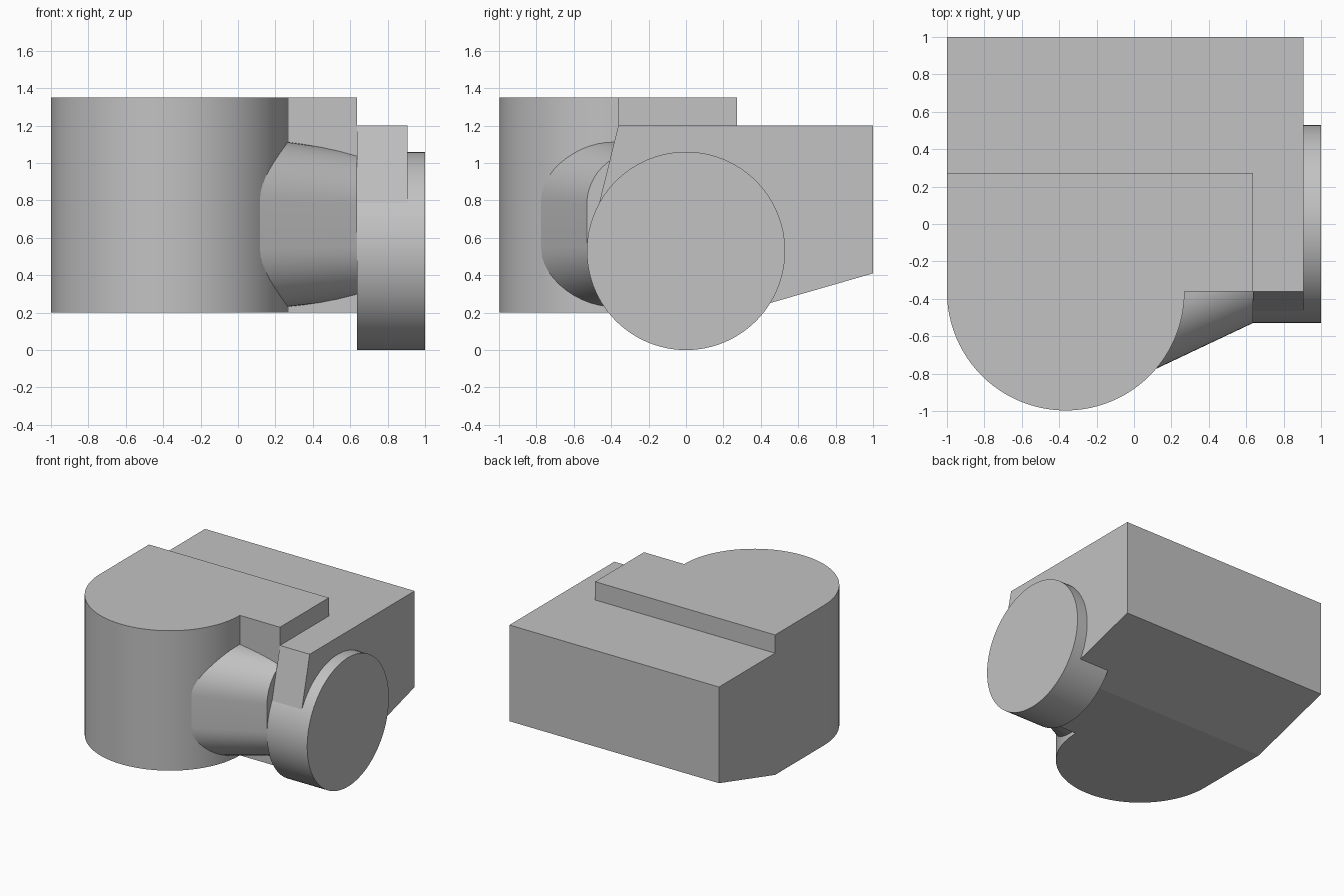
import bpy, bmesh, math
from mathutils import Vector

cube = bpy.data.objects.get("Cube")
if cube:
    bpy.data.objects.remove(cube, do_unlink=True)

grey = bpy.data.materials.new("plain_grey")
grey.use_nodes = True
colour = (0.54, 0.54, 0.54, 1)
grey.diffuse_color = colour
grey.node_tree.nodes["Principled BSDF"].inputs["Base Color"].default_value = colour
parts = []


def loft(name, start, end):
    """Closed solid between two matching rings of points."""
    bm = bmesh.new()
    a = [bm.verts.new(p) for p in start]
    b = [bm.verts.new(p) for p in end]
    bm.faces.new(a)
    bm.faces.new(b)
    n = len(a)
    for i in range(n):
        j = (i + 1) % n
        bm.faces.new((a[i], a[j], b[j], b[i]))
    bmesh.ops.recalc_face_normals(bm, faces=bm.faces)
    mesh = bpy.data.meshes.new(name)
    bm.to_mesh(mesh)
    bm.free()
    mesh.materials.append(grey)
    obj = bpy.data.objects.new(name, mesh)
    bpy.context.collection.objects.link(obj)
    parts.append(obj)


def arc(cx, cy, r, start, end, steps):
    angles = [math.radians(start + (end - start) * i / steps) for i in range(steps + 1)]
    return [(cx + r * math.cos(t), cy + r * math.sin(t)) for t in angles]


def extrude_x(name, profile, x0, x1):
    loft(name, [(x0, y, z) for y, z in profile], [(x1, y, z) for y, z in profile])


# Upright body: half-round front joined to a square block
INNER, OUTER, FRONT, STEP = 0.635, 0.905, -0.362, 0.272
plan = [(-1, STEP)] + arc(-0.365, FRONT, 0.635, 180, 360, 48)
plan += [(INNER, FRONT), (INNER, STEP)]
loft("upright_body", [(x, y, 0.2) for x, y in plan], [(x, y, 1.35) for x, y in plan])

# Rear housing with a sloping underside
rear = [(STEP, 0.2), (1, 0.41), (1, 1.2), (STEP, 1.2)]
extrude_x("rear_housing", rear, -1, OUTER)

# Side cheek with a slanted front edge running into the round end
cheek = [(STEP, 0.2), (STEP, 1.2), (FRONT, 1.2), (-0.505, 0.62), (-0.3, 0.2)]
extrude_x("side_cheek", cheek, INNER, OUTER)

# Round end disc
disc = arc(0, 0.53, 0.53, 0, 360, 96)[:-1]
extrude_x("round_end", disc, INNER, 1)


# Tapered arm between the upright body and the round end
def arm_ring(x, front, low, high, r):
    ring = [(-0.2, high)]
    ring += arc(front + r, high - r, r, 90, 180, 12)
    ring += arc(front + r, low + r, r, 180, 270, 12)
    ring += [(-0.2, low)]
    return [Vector((x, y, z)) for y, z in ring]


loft("tapered_arm", arm_ring(0, -0.83, 0.2, 1.15, 0.34),
     arm_ring(INNER, -0.53, 0.275, 1.06, 0.28))

# Smooth the round surfaces and keep the corners sharp
bpy.ops.object.select_all(action="DESELECT")
for obj in parts:
    obj.select_set(True)
bpy.context.view_layer.objects.active = parts[0]
bpy.ops.object.shade_smooth_by_angle(angle=math.radians(30))
